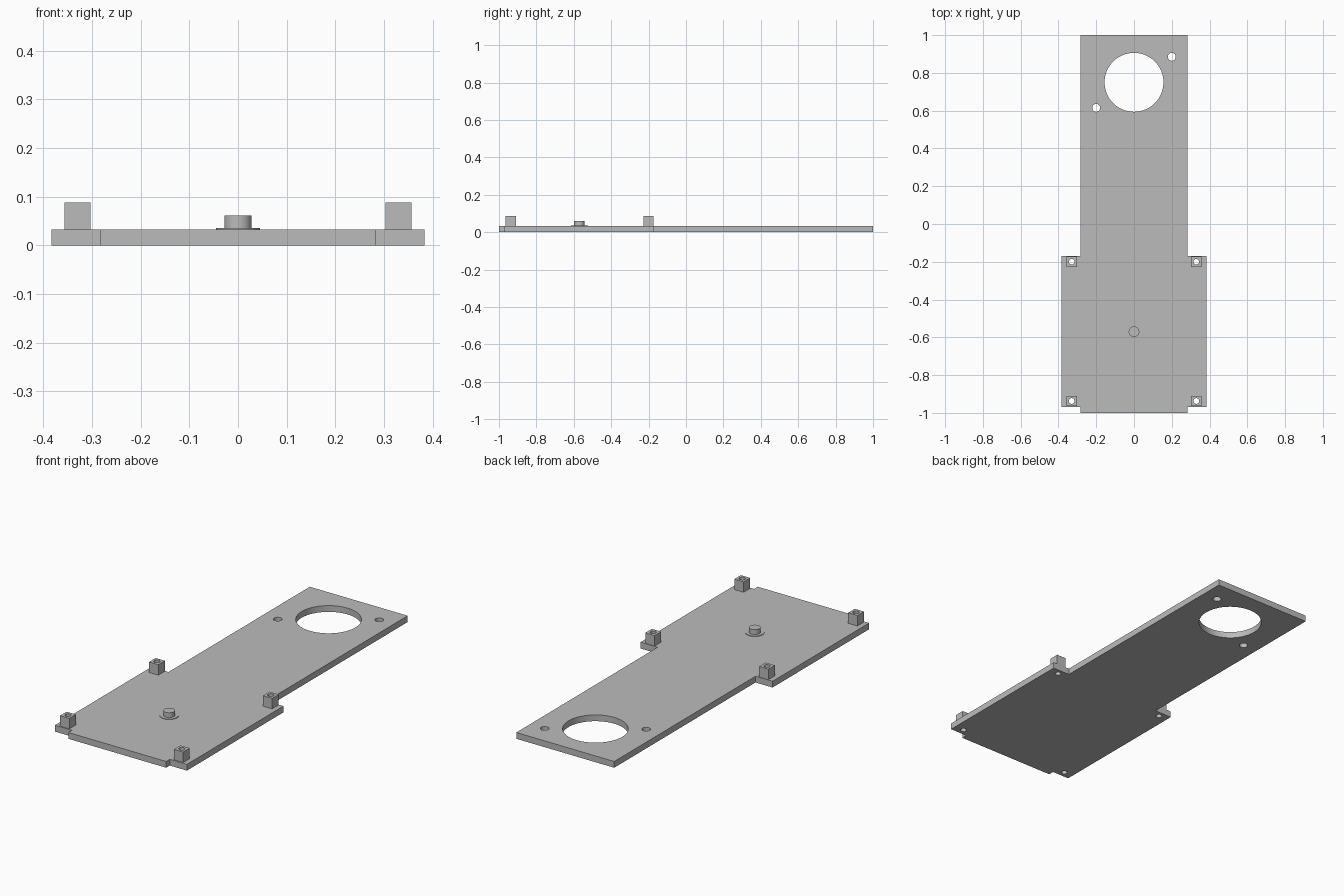
import bpy, bmesh
from mathutils import Matrix, Vector

if "Cube" in bpy.data.objects:
    bpy.data.objects.remove(bpy.data.objects["Cube"], do_unlink=True)

grey = bpy.data.materials.new("plain grey")
grey.use_nodes = True
colour = (0.5, 0.5, 0.5, 1)
grey.diffuse_color = colour
grey.node_tree.nodes["Principled BSDF"].inputs["Base Color"].default_value = colour

THICK = 0.033
POST_TOP = 0.088


def finish(name, bm):
    mesh = bpy.data.meshes.new(name)
    bm.to_mesh(mesh)
    bm.free()
    mesh.materials.append(grey)
    obj = bpy.data.objects.new(name, mesh)
    bpy.context.collection.objects.link(obj)
    return obj


def prism(name, outline, z0, z1):
    bm = bmesh.new()
    face = bm.faces.new([bm.verts.new((x, y, z0)) for x, y in outline])
    top = bmesh.ops.extrude_face_region(bm, geom=[face])["geom"]
    verts = [v for v in top if isinstance(v, bmesh.types.BMVert)]
    bmesh.ops.translate(bm, verts=verts, vec=(0, 0, z1 - z0))
    bmesh.ops.recalc_face_normals(bm, faces=bm.faces)
    return finish(name, bm)


def cylinder(name, x, y, r, z0, z1, sides=48):
    bm = bmesh.new()
    bmesh.ops.create_cone(bm, cap_ends=True, segments=sides, radius1=r, radius2=r,
                          depth=z1 - z0, matrix=Matrix.Translation((x, y, (z0 + z1) / 2)))
    return finish(name, bm)


def drill(obj, holes):
    for x, y, r in holes:
        cutter = cylinder("hole_cutter", x, y, r, -0.1, 0.2, 64 if r > 0.1 else 32)
        cutter.hide_render = True
        mod = obj.modifiers.new("hole", "BOOLEAN")
        mod.operation = "DIFFERENCE"
        mod.solver = "EXACT"
        mod.object = cutter
        bpy.context.view_layer.objects.active = obj
        bpy.ops.object.modifier_apply(modifier=mod.name)
        bpy.data.objects.remove(cutter, do_unlink=True)


def smooth(obj):
    bpy.ops.object.select_all(action="DESELECT")
    obj.select_set(True)
    bpy.context.view_layer.objects.active = obj
    bpy.ops.object.shade_smooth_by_angle()


# Base plate: long tongue with a wider section near the front
half = [(0.284, -1), (0.284, -0.97), (0.383, -0.97), (0.383, -0.17), (0.284, -0.17), (0.284, 1)]
plate = prism("base_plate", half + [(-x, y) for x, y in reversed(half)], 0, THICK)
corners = [(sx * 0.33, y) for sx in (-1, 1) for y in (-0.2, -0.937)]
post_holes = [(x, y, 0.015) for x, y in corners]
drill(plate, [(0, 0.75, 0.156), (0.2, 0.885, 0.021), (-0.2, 0.615, 0.021)] + post_holes)
smooth(plate)

# Square standoffs with a bored centre
for i, (x, y, r) in enumerate(post_holes):
    h = 0.027
    square = [(x - h, y - h), (x + h, y - h), (x + h, y + h), (x - h, y + h)]
    post = prism("standoff_%d" % (i + 1), square, THICK, POST_TOP)
    drill(post, [(x, y, r)])
    smooth(post)

# Centre peg on a thin round flange
smooth(cylinder("peg_flange", 0, -0.57, 0.045, THICK, 0.036))
smooth(cylinder("centre_peg", 0, -0.57, 0.028, THICK, 0.061))
